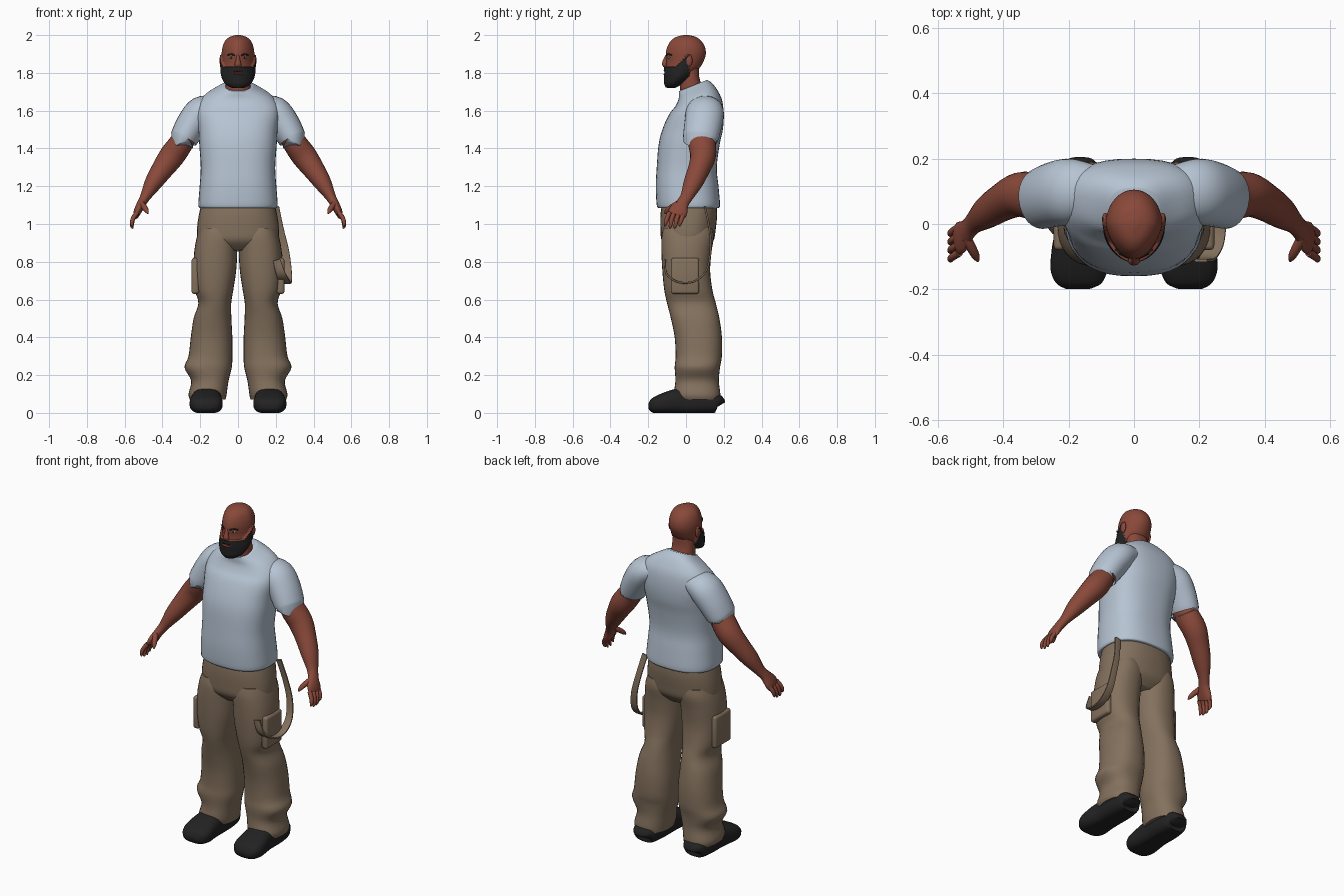
import bpy, bmesh, math
from mathutils import Vector

cube = bpy.data.objects.get("Cube")
if cube:
    bpy.data.objects.remove(cube)


def material(name, *rgb):
    mat = bpy.data.materials.new(name)
    mat.use_nodes = True
    mat.diffuse_color = (*rgb, 1)
    bsdf = mat.node_tree.nodes["Principled BSDF"]
    bsdf.inputs["Base Color"].default_value = (*rgb, 1)
    bsdf.inputs["Roughness"].default_value = 0.8
    return mat


SKIN = material("brown skin", 0.25, 0.066, 0.042)
SHIRT = material("pale blue shirt", 0.47, 0.55, 0.65)
CLOTH = material("khaki cloth", 0.23, 0.165, 0.11)
BLACK = material("soft black", 0.016, 0.016, 0.017)
WHITE = material("eye white", 0.55, 0.5, 0.45)
LIPS = material("lips", 0.16, 0.035, 0.03)


def finish(name, bm, mats, mirror=False):
    """Turn a bmesh into a smooth shaded object, optionally mirrored across x."""
    bmesh.ops.recalc_face_normals(bm, faces=bm.faces)
    mesh = bpy.data.meshes.new(name)
    bm.to_mesh(mesh)
    bm.free()
    for mat in mats:
        mesh.materials.append(mat)
    mesh.shade_smooth()
    mesh.set_sharp_from_angle(angle=math.radians(50))
    obj = bpy.data.objects.new(name, mesh)
    bpy.context.scene.collection.objects.link(obj)
    if mirror:
        mod = obj.modifiers.new("mirror", "MIRROR")
        mod.use_mirror_merge = False
    return obj


def spline(rows, steps):
    """Smoothly interpolate between rows of numbers."""
    result = []
    last = len(rows) - 1
    for i in range(last):
        quad = [rows[max(i - 1, 0)], rows[i], rows[i + 1], rows[min(i + 2, last)]]
        for s in range(steps):
            t = s / steps
            result.append([b + t * ((c - a) + t * ((2*a - 5*b + 4*c - d) + t * (3*b - a - 3*c + d))) / 2
                           for a, b, c, d in zip(*quad)])
    return result + [list(rows[-1])]


def unit_ring(count, power):
    """Points of a rounded-square outline."""
    for i in range(count):
        angle = math.tau * i / count
        c, s = math.cos(angle), math.sin(angle)
        yield (math.copysign(abs(c) ** (2 / power), c),
               math.copysign(abs(s) ** (2 / power), s))


def skin_rings(rings):
    """Bridge a list of point rings and cap both ends."""
    bm = bmesh.new()
    loops = [[bm.verts.new(p) for p in ring] for ring in rings]
    for low, high in zip(loops, loops[1:]):
        for i in range(len(low)):
            bm.faces.new((low[i - 1], low[i], high[i], high[i - 1]))
    bm.faces.new(loops[0])
    bm.faces.new(loops[-1])
    return bm


def stack(rows, count=32, power=2.3, steps=4, taper=0):
    """Level rings from rows of height, x bounds, y bounds and backward tilt."""
    rings = []
    for z, x0, x1, y0, y1, tilt in spline(rows, steps):
        ring = []
        for c, s in unit_ring(count, power):
            dy = s * (y1 - y0) / 2
            x = (x0 + x1) / 2 + c * (x1 - x0) / 2 * (1 - taper * max(0, -s))
            ring.append((x, (y0 + y1) / 2 + dy, z + tilt * dy))
        rings.append(ring)
    return skin_rings(rings)


def tube(name, rows, mat, side=(0, 1, 0), count=16, power=2, steps=4, floor=False, mirror=True):
    """Sweep along x, y, z, with a radius across and a radius towards side."""
    path = spline(rows, steps)
    pts = [Vector(p[:3]) for p in path]
    rings = []
    for i, (p, row) in enumerate(zip(pts, path)):
        tangent = (pts[min(i + 1, len(pts) - 1)] - pts[max(i - 1, 0)]).normalized()
        v = Vector(side)
        v = (v - tangent * v.dot(tangent)).normalized()
        u = tangent.cross(v)
        ring = [p + u * c * row[3] + v * s * row[4] for c, s in unit_ring(count, power)]
        if floor:
            for q in ring:
                q.z = max(q.z, 0)
        rings.append(ring)
    return finish(name, skin_rings(rings), [mat], mirror)


def blob(name, centre, size, mat):
    bm = bmesh.new()
    bmesh.ops.create_uvsphere(bm, u_segments=16, v_segments=10, radius=1)
    bmesh.ops.scale(bm, vec=size, verts=bm.verts)
    bmesh.ops.translate(bm, vec=centre, verts=bm.verts)
    return finish(name, bm, [mat], True)


def even(rows):
    """Expand z, half width, front, back, tilt to full bounds."""
    return [(z, -w, w, f, b, t) for z, w, f, b, t in rows]


# Shirt body
torso = even([(1.085, .2, -.145, .17, 0), (1.1, .21, -.155, .18, 0), (1.2, .203, -.16, .172, 0),
              (1.3, .197, -.155, .163, 0), (1.42, .205, -.145, .178, 0), (1.5, .21, -.125, .195, 0),
              (1.58, .22, -.09, .2, 0), (1.64, .21, -.058, .19, .15), (1.685, .17, -.04, .165, .25),
              (1.718, .11, -.038, .135, .35), (1.733, .078, -.038, .11, .4)])
finish("shirt_body", stack(torso, 40, 2.5), [SHIRT])

# Sleeves and arms
tube("sleeve", [(.12, .1, 1.62, .06, .08), (.19, .1, 1.595, .083, .1), (.24, .092, 1.535, .083, .1),
                (.285, .078, 1.457, .075, .094), (.288, .077, 1.45, .068, .088)], SHIRT, count=28)
tube("arm", [(.25, .085, 1.52, .055, .07), (.3, .085, 1.43, .063, .073), (.35, .09, 1.36, .067, .068),
             (.4, .068, 1.29, .058, .058), (.45, .036, 1.215, .046, .05), (.49, .004, 1.145, .028, .034),
             (.51, -.018, 1.11, .024, .034), (.53, -.04, 1.07, .021, .05), (.54, -.052, 1.045, .015, .046)],
     SKIN, count=24)
for i, label in enumerate(("index", "middle", "ring", "little")):
    y = -.088 + i * .026
    reach = .012 if label in ("middle", "ring") else 0
    tube(label + "_finger", [(.535, y, 1.06, .012, .012), (.555, y - .012, 1.03, .012, .012),
                             (.562, y - .02, 1.005 - reach, .01, .01), (.558, y - .025, .988 - reach, .004, .004)],
         SKIN, count=10)
tube("thumb", [(.515, -.04, 1.11, .016, .016), (.497, -.075, 1.09, .015, .015),
               (.484, -.1, 1.07, .012, .012), (.478, -.113, 1.055, .004, .004)], SKIN, count=10)

# Trousers
hips = even([(1.12, .19, -.125, .16, 0), (1.05, .207, -.135, .165, 0), (.97, .217, -.135, .157, 0),
             (.91, .21, -.127, .145, 0), (.86, .15, -.08, .1, 0)])
finish("trouser_seat", stack(hips), [CLOTH])
leg = [(.98, .03, .2, -.12, .14), (.93, .003, .218, -.13, .147), (.85, .004, .232, -.13, .135),
       (.75, .01, .236, -.125, .128), (.65, .025, .228, -.115, .14), (.58, .036, .21, -.1, .158),
       (.5, .035, .235, -.08, .177), (.4, .03, .25, -.06, .19), (.3, .03, .262, -.055, .19),
       (.24, .033, .283, -.06, .18), (.17, .05, .248, -.056, .174), (.1, .06, .262, -.064, .182),
       (.07, .066, .255, -.05, .18)]
finish("trouser_leg", stack([(*row, 0) for row in leg]), [CLOTH], True)

# Cargo pockets
bm = bmesh.new()
bmesh.ops.create_cube(bm, size=1)
bmesh.ops.scale(bm, vec=(.04, .15, .19), verts=bm.verts)
bmesh.ops.translate(bm, vec=(.226, -.005, .725), verts=bm.verts)
bmesh.ops.bevel(bm, geom=bm.edges[:], offset=.014, segments=3, affect="EDGES", profile=.5)
finish("cargo_pocket", bm, [CLOTH], True)

# Hanging strap on the left hip
tube("hip_strap", [(.2, .1, 1.09, .005, .018), (.225, .125, .97, .005, .018), (.25, .13, .86, .005, .02),
                   (.262, .11, .76, .005, .022), (.262, .06, .705, .005, .024), (.255, 0, .688, .005, .028),
                   (.245, -.06, .7, .005, .03), (.225, -.105, .74, .005, .025), (.205, -.112, .81, .005, .02)],
     CLOTH, side=(1, 0, 0), count=12, power=5, mirror=False)

# Shoes
tube("shoe", [(.165, .18, .04, .025, .035), (.165, .165, .05, .05, .065), (.165, .08, .06, .065, .08),
              (.165, -.02, .062, .07, .078), (.168, -.08, .056, .062, .084), (.169, -.14, .045, .05, .087),
              (.17, -.18, .036, .036, .07), (.17, -.198, .034, .015, .04)],
     BLACK, side=(1, 0, 0), count=28, power=2.7, floor=True)

# Neck
neck = even([(1.66, .08, -.02, .1, 0), (1.72, .068, -.032, .088, 0),
             (1.78, .065, -.03, .07, 0), (1.86, .06, -.04, .07, 0)])
finish("neck", stack(neck), [SKIN])

# Head, with a raised beard and a mouth coloured by position
skull = even([(2, .012, -.012, .015, 0), (1.99, .045, -.052, .053, 0), (1.97, .068, -.08, .08, 0),
              (1.94, .081, -.098, .099, 0), (1.91, .086, -.106, .105, 0), (1.885, .086, -.107, .102, 0),
              (1.86, .085, -.105, .092, 0), (1.83, .084, -.107, .075, 0), (1.8, .082, -.108, .045, 0),
              (1.77, .074, -.107, .01, 0), (1.745, .057, -.106, -.03, 0), (1.73, .03, -.1, -.06, 0)])
bm = stack(skull, 72, 2, 6, taper=.22)
bmesh.ops.recalc_face_normals(bm, faces=bm.faces)
bearded = set()
for face in bm.faces:
    x, y, z = face.calc_center_median()
    if y < .012 and z < 1.828 + max(0, y + .05) * 1.1:
        mouth = y < 0 and (x / .026) ** 2 + ((z - 1.802) / .007) ** 2 < 1
        face.material_index = 2 if mouth else 1
        if not mouth:
            bearded.update(face.verts)
moves = [(v, v.normal * .01) for v in bearded]
for vert, move in moves:
    vert.co += move
finish("head_and_beard", bm, [SKIN, BLACK, LIPS])

# Facial features
tube("nose", [(0, -.1, 1.892, .008, .008), (0, -.109, 1.868, .012, .011), (0, -.113, 1.845, .014, .018),
              (0, -.108, 1.833, .008, .014)], SKIN, side=(1, 0, 0), mirror=False)
blob("ear", (.088, .015, 1.865), (.01, .019, .032), SKIN)
blob("eye", (.036, -.09, 1.881), (.013, .006, .0055), WHITE)
blob("pupil", (.036, -.095, 1.881), (.005, .002, .005), BLACK)
tube("eyebrow", [(.016, -.104, 1.892, .003, .003), (.036, -.094, 1.899, .005, .004),
                 (.057, -.077, 1.894, .003, .003)], BLACK, count=8)
